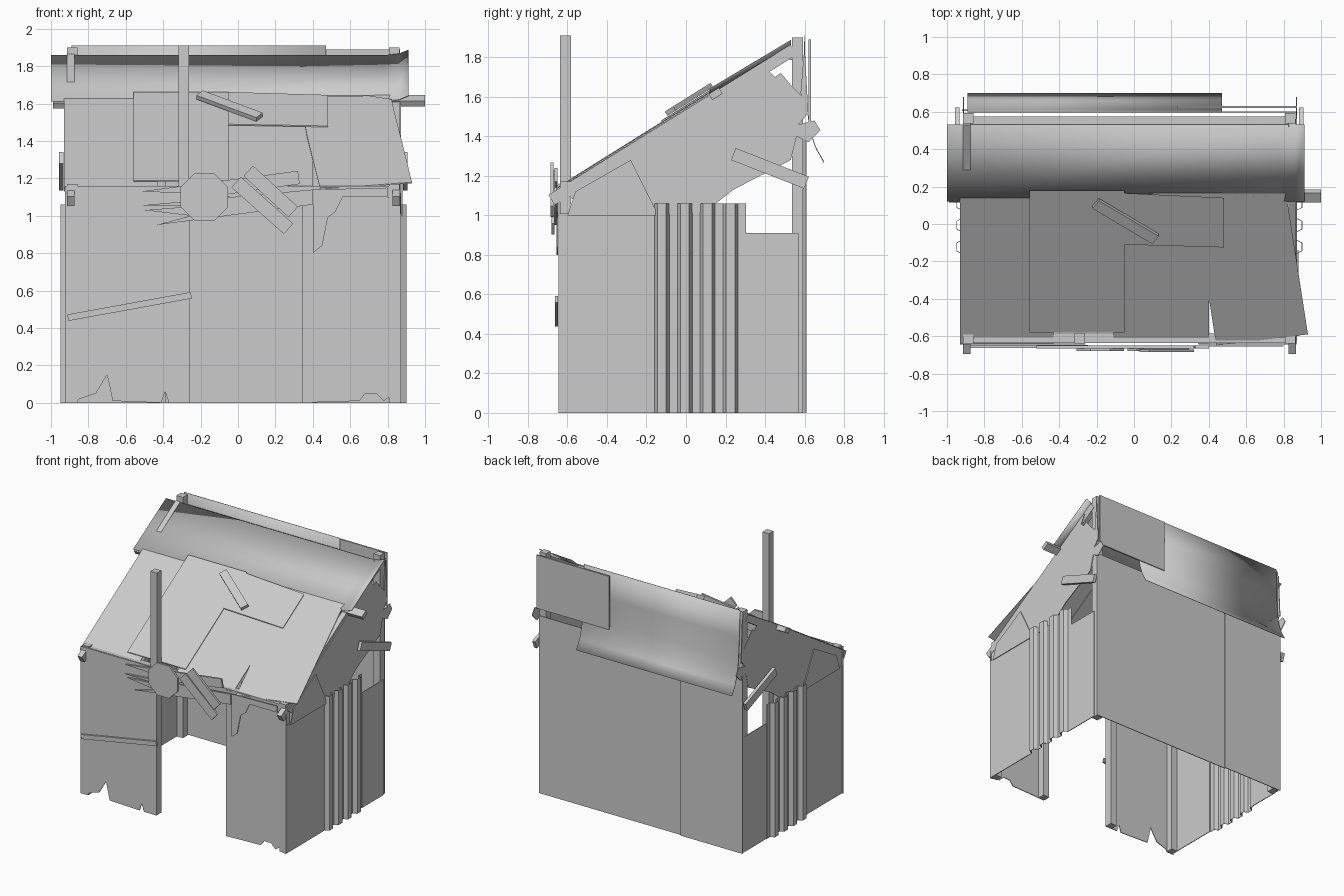
import bpy, bmesh, math
from mathutils import Vector

if "Cube" in bpy.data.objects:
    bpy.data.objects.remove(bpy.data.objects["Cube"], do_unlink=True)

GREY = bpy.data.materials.new("weathered grey")
GREY.use_nodes = True
GREY.diffuse_color = (0.6, 0.6, 0.6, 1)
GREY.node_tree.nodes["Principled BSDF"].inputs["Base Color"].default_value = (0.6, 0.6, 0.6, 1)

MID = -0.025          # centre line of the hut
SLOPE = 0.625         # roof pitch
THIN = 0.006


def roof_z(y):
    return 1.17 + SLOPE * (y + 0.58)


def finish(name, bm, smooth=False):
    bmesh.ops.recalc_face_normals(bm, faces=bm.faces)
    mesh = bpy.data.meshes.new(name)
    bm.to_mesh(mesh)
    bm.free()
    mesh.materials.append(GREY)
    obj = bpy.data.objects.new(name, mesh)
    bpy.context.collection.objects.link(obj)
    if smooth:
        for p in mesh.polygons:
            p.use_smooth = True
    return obj


def prism(name, pts, depth):
    """Extrude a flat outline along a vector."""
    bm = bmesh.new()
    face = bm.faces.new([bm.verts.new(p) for p in pts])
    out = bmesh.ops.extrude_face_region(bm, geom=[face])
    moved = [g for g in out["geom"] if isinstance(g, bmesh.types.BMVert)]
    bmesh.ops.translate(bm, verts=moved, vec=Vector(depth))
    return finish(name, bm)


def front_plate(name, pts, y, t=THIN):
    return prism(name, [(x, y, z) for x, z in pts], (0, t, 0))


def side_plate(name, pts, x, t=THIN):
    return prism(name, [(x, y, z) for y, z in pts], (t, 0, 0))


def roof_plate(name, pts, lift=0.0):
    return prism(name, [(x, y, roof_z(y) + lift) for x, y in pts], (0, 0, THIN))


def ribbon(name, path, sweep, smooth=False):
    """Sweep an open path along a vector as a thin sheet."""
    bm = bmesh.new()
    a = [bm.verts.new(p) for p in path]
    b = [bm.verts.new(Vector(p) + Vector(sweep)) for p in path]
    for i in range(len(a) - 1):
        bm.faces.new((a[i], a[i + 1], b[i + 1], b[i]))
    obj = finish(name, bm, smooth)
    mod = obj.modifiers.new("thickness", "SOLIDIFY")
    mod.thickness = 0.004
    return obj


def bar(name, p, q, width, depth, normal):
    """Rectangular plank from p to q, its broad face along normal."""
    p, q, n = Vector(p), Vector(q), Vector(normal).normalized()
    side = (q - p).cross(n).normalized() * width / 2
    n = n * depth
    return prism(name, [p + side - n / 2, q + side - n / 2,
                        q - side - n / 2, p - side - n / 2], n)


def rect(a, b, c, d):
    return [(a, c), (b, c), (b, d), (a, d)]


# Posts
for name, x, y, h in (("front_tall_post", -0.29, -0.61, 1.91),
                      ("door_post", 0.37, -0.61, 1.15),
                      ("front_left_post", 0.835, -0.61, 1.17),
                      ("front_right_post", -0.885, -0.61, 1.17),
                      ("back_left_post", 0.835, 0.565, 1.9),
                      ("back_right_post", -0.885, 0.565, 1.9)):
    bar(name, (x, y, 0), (x, y, h), 0.056, 0.056, (0, 1, 0))

# Side walls, the same on both sides
for s, tag in ((1, "left"), (-1, "right")):
    x = MID + s * 0.89
    side_plate(tag + "_front_wall_sheet", rect(-0.64, -0.2, 0, 1.01), x)
    side_plate(tag + "_back_wall_sheet", rect(0.3, 0.57, 0, 0.91), x)
    path, period = [], 0.116
    for i in range(5):
        y = -0.2 + i * period
        path += [(x + s * 0.004, y, 0), (x + s * 0.004, y + 0.04, 0)]
        if i < 4:
            path += [(x + s * 0.035, y + 0.055, 0), (x + s * 0.035, y + 0.1, 0)]
    ribbon(tag + "_corrugated_sheet", path, (0, 0, 1.06))
    side_plate(tag + "_corner_patch",
               [(-0.6, 1.0), (-0.14, 1.0), (-0.28, 1.28), (-0.56, 1.12)], x + s * 0.008)
    side_plate(tag + "_gable_sheet",
               [(-0.62, 1.12), (-0.45, 0.98), (0.1, 1.02), (0.24, 1.13), (0.53, 1.28),
                (0.56, 1.4), (0.62, 1.37), (0.68, 1.43), (0.65, 1.48), (0.57, 1.46),
                (0.62, 1.52), (0.59, 1.6), (0.53, 1.66), (0.48, 1.72), (0.45, 1.7),
                (0.42, 1.73), (0.46, 1.8)], x)
    side_plate(tag + "_post_sheet", [(0.58, 1.62), (0.62, 1.5), (0.6, 1.86)], x)
    bar(tag + "_rafter", (x - s * 0.02, -0.68, roof_z(-0.68) - 0.03),
        (x - s * 0.02, 0.545, roof_z(0.545) - 0.035), 0.06, 0.04, (1, 0, 0))
    bar(tag + "_side_plank", (x + s * 0.03, 0.24, 1.31), (x + s * 0.03, 0.61, 1.165),
        0.065, 0.025, (1, 0, 0))

# Front walls with torn lower edges
front_plate("front_right_wall",
            [(-0.925, 0), (-0.86, 0), (-0.85, 0.02), (-0.76, 0.05), (-0.7, 0.15),
             (-0.67, 0.01), (-0.41, 0), (-0.39, 0.06), (-0.37, 0), (-0.26, 0),
             (-0.26, 1.16), (-0.925, 1.16)], -0.645)
front_plate("front_left_wall",
            [(0.345, 0), (0.48, 0.005), (0.65, 0.01), (0.68, 0.05), (0.74, 0.05),
             (0.78, 0.01), (0.82, 0.04), (0.84, 0), (0.87, 0), (0.87, 1.1), (0.345, 1.1)], -0.645)
front_plate("torn_front_flap",
            [(0.4, 1.14), (0.4, 0.8), (0.45, 0.84), (0.48, 0.99), (0.52, 1.02),
             (0.56, 1.1), (0.8, 1.1), (0.8, 1.15)], -0.655)
bar("front_header", (-0.87, -0.61, 1.13), (0.86, -0.61, 1.13), 0.06, 0.05, (0, 1, 0))

# Boards and sign over the door
front_plate("upper_splintered_board",
            [(-0.52, 1.13), (0.32, 1.24), (0.33, 1.17), (-0.3, 1.08), (-0.28, 1.12)], -0.665, 0.015)
front_plate("lower_splintered_board",
            [(-0.52, 1.055), (0.4, 1.14), (0.4, 1.06), (-0.44, 0.95), (-0.25, 1.0),
             (-0.5, 1.03), (-0.25, 1.05)], -0.665, 0.015)
bar("crossed_board_low", (-0.01, -0.672, 1.18), (0.27, -0.672, 0.93), 0.075, 0.015, (0, 1, 0))
bar("crossed_board_high", (0.055, -0.678, 1.24), (0.295, -0.678, 1.02), 0.075, 0.015, (0, 1, 0))
front_plate("octagonal_sign",
            [(-0.18 + 0.138 * math.cos((i + 0.5) * math.pi / 4),
              1.1 + 0.138 * math.sin((i + 0.5) * math.pi / 4)) for i in range(8)], -0.68, 0.015)
bar("front_brace", (-0.91, -0.655, 0.455), (-0.25, -0.655, 0.575), 0.035, 0.015, (0, 1, 0))

# Back wall, loose board and bent hanging sheet
front_plate("back_left_wall", rect(-0.39, 0.865, 0, 1.4), 0.595)
front_plate("back_right_wall", rect(-0.92, -0.38, 0, 1.4), 0.605)
front_plate("back_loose_board", rect(0.23, 0.865, 1.47, 1.89), 0.62, 0.012)
ribbon("back_bent_sheet",
       [(-0.89, y, z) for y, z in ((0.6, 1.91), (0.607, 1.7), (0.618, 1.52), (0.632, 1.42),
                                   (0.66, 1.34), (0.7, 1.27))], (1.36, 0, 0), True)

# Roof sheets, overlapping
roof_plate("roof_sheet_right", rect(-0.93, -0.43, -0.645, 0.14), 0)
roof_plate("roof_sheet_middle", rect(-0.56, -0.05, -0.58, 0.18), 0.012)
roof_plate("roof_sheet_under", rect(-0.11, 0.4, -0.62, 0.16), 0.002)
roof_plate("roof_patch", [(-0.05, -0.11), (0.48, -0.125), (0.48, 0.14), (-0.05, 0.165)], 0.02)
roof_plate("roof_sheet_left",
           [(0.44, -0.65), (0.93, -0.59), (0.82, 0.12), (0.7, 0.15), (0.33, 0.14), (0.37, -0.2)], 0.01)
ribbon("roof_ridge_sheet",
       [(x, 0.12, roof_z(0.12) + dz) for x, dz in ((-1.0, 0.006), (0.78, 0.006), (0.86, 0.015),
                                                   (0.91, 0.035))], (0, 0.41, 0.245), True)

# Purlin poking out and loose plank on the roof
bar("roof_purlin", (-0.99, 0.15, 1.605), (1.0, 0.15, 1.615), 0.06, 0.035, (0, -SLOPE, 1))
bar("back_header", (-0.9, 0.55, 1.81), (0.85, 0.55, 1.81), 0.05, 0.05, (0, 1, 0))
bar("roof_loose_plank", (-0.205, 0.11, roof_z(0.11) + 0.045),
    (0.115, -0.08, roof_z(-0.08) + 0.045), 0.06, 0.025, (0, -SLOPE, 1))
